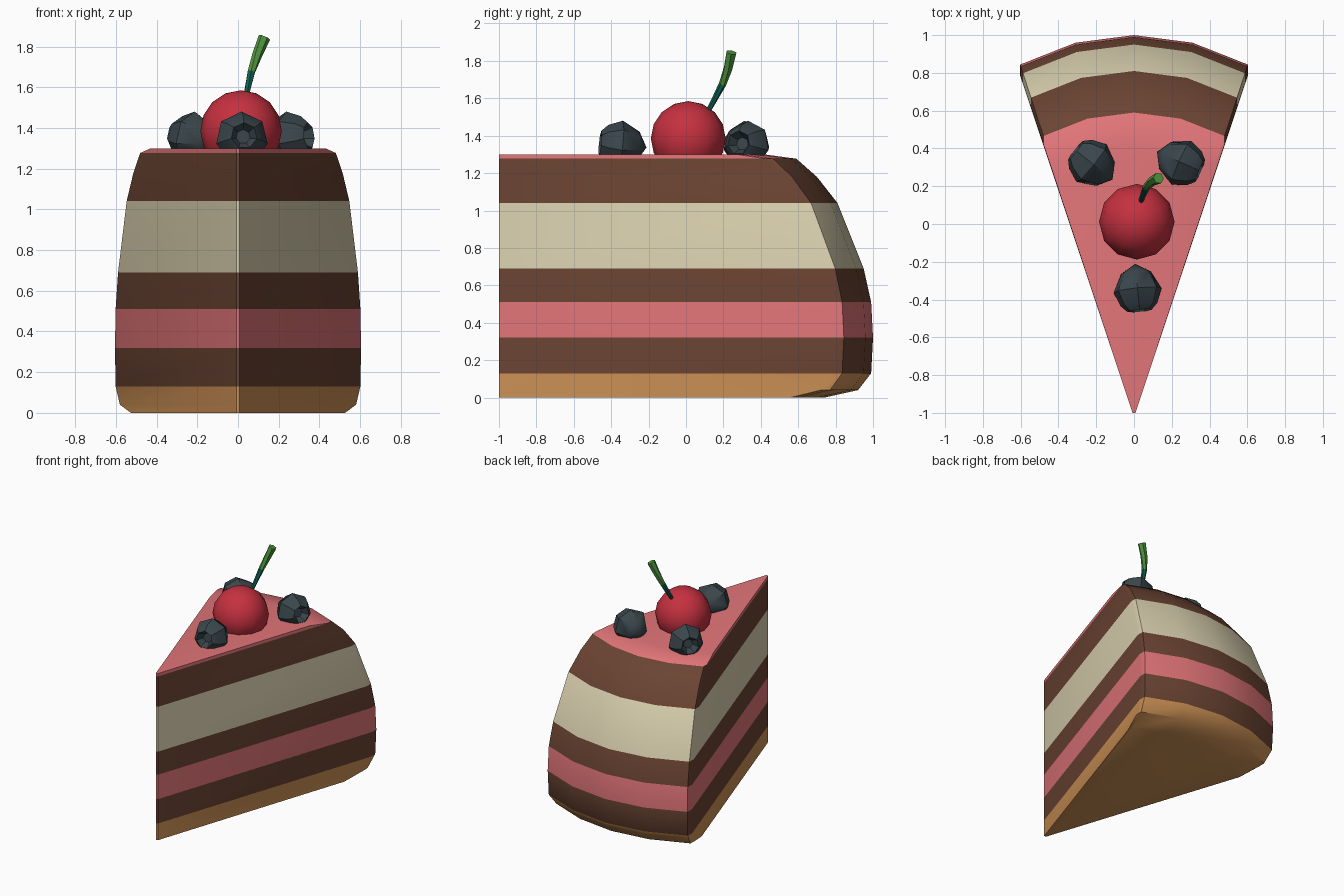
import bpy, bmesh, math
from mathutils import Vector

if "Cube" in bpy.data.objects:
    bpy.data.objects.remove(bpy.data.objects["Cube"])


def mat(name, r, g, b):
    m = bpy.data.materials.new(name)
    m.diffuse_color = (r, g, b, 1)
    m.use_nodes = True
    m.node_tree.nodes["Principled BSDF"].inputs["Base Color"].default_value = m.diffuse_color
    return m


biscuit = mat("biscuit", .61, .283, .091)
chocolate = mat("chocolate", .147, .058, .033)
pink = mat("pink icing", .76, .178, .19)
cream = mat("cream", .72, .65, .44)
red = mat("cherry red", .56, .03, .05)
blue = mat("berry blue", .042, .061, .07)
green = mat("stem green", .08, .3, .048)
teal = mat("stem dark", .005, .114, .08)


def finish(name, bm, mats, angle):
    bmesh.ops.recalc_face_normals(bm, faces=bm.faces)
    me = bpy.data.meshes.new(name)
    bm.to_mesh(me)
    bm.free()
    for m in mats:
        me.materials.append(m)
    ob = bpy.data.objects.new(name, me)
    bpy.context.collection.objects.link(ob)
    bpy.ops.object.select_all(action='DESELECT')
    ob.select_set(True)
    bpy.context.view_layer.objects.active = ob
    bpy.ops.object.shade_smooth_by_angle(angle=math.radians(angle))
    return ob


def loft(bm, rings):
    """Join closed rings of equal length with quads."""
    vr = [[bm.verts.new(p) for p in r] for r in rings]
    n = len(rings[0])
    for a, b in zip(vr, vr[1:]):
        for i in range(n):
            j = (i + 1) % n
            bm.faces.new((a[i], a[j], b[j], b[i]))
    return vr


# Cake slice: back profile (radius from the tip, height) swept over the wedge
profile = [(1.74, 0), (1.92, .04), (1.99, .13), (2, .32), (1.99, .51), (1.95, .69),
           (1.81, 1.04), (1.70, 1.18), (1.59, 1.277), (1.42, 1.30)]
half = [(18.65, .945), (18.1, .97), (9, .992)]
columns = half + [(0, 1)] + [(-a, f) for a, f in reversed(half)]
rings = []
for r, z in profile:
    ring = [(r * f * math.sin(math.radians(a)), -1 + r * f * math.cos(math.radians(a)), z)
            for a, f in columns]
    rings.append(ring + [(-.008, -1, z), (.008, -1, z)])
bm = bmesh.new()
vr = loft(bm, rings)
bm.faces.new(vr[0])
bm.faces.new(vr[-1])
layers = [(.13, 0), (.32, 1), (.51, 2), (.69, 1), (1.04, 3), (1.277, 1), (9, 2)]
for f in bm.faces:
    z = f.calc_center_median().z
    f.material_index = next(m for top, m in layers if z < top)
finish("cake_slice", bm, [biscuit, chocolate, pink, cream], 40)

# Cherry
bm = bmesh.new()
bmesh.ops.create_uvsphere(bm, u_segments=12, v_segments=8, radius=.2)
for v in bm.verts:
    v.co += Vector((.015, .012, 1.385))
finish("cherry", bm, [red], 45)

# Stem: tapered tube along a bent path, dark at the foot
path = [(.03, .10, 1.50, .012), (.045, .145, 1.58, .015), (.065, .195, 1.675, .02),
        (.095, .225, 1.76, .025), (.13, .243, 1.845, .03)]
pts = [Vector(p[:3]) for p in path]
rings = []
for i, p in enumerate(pts):
    d = pts[min(i + 1, 4)] - pts[max(i - 1, 0)]
    q = d.to_track_quat('Z', 'Y')
    rings.append([p + q @ Vector((math.cos(k * math.tau / 6), math.sin(k * math.tau / 6), 0)) * path[i][3]
                  for k in range(6)])
bm = bmesh.new()
vr = loft(bm, rings)
bm.faces.new(vr[0])
bm.faces.new(vr[-1])
for f in bm.faces:
    f.material_index = int(f.calc_center_median().z < 1.67)
finish("cherry_stem", bm, [green, teal], 45)


# Berries: seven-sided lumps with a dimpled crown facing outwards
def berry(name, centre, facing):
    q = Vector(facing).to_track_quat('Z', 'Y')
    shape = [(-.085, .08), (.01, .13), (.085, .1), (.12, .065), (.07, .035)]
    c = Vector(centre)
    rings = [[c + q @ Vector((r * math.cos(k * math.tau / 7 + math.pi / 2),
                              r * math.sin(k * math.tau / 7 + math.pi / 2), t))
              for k in range(7)] for t, r in shape]
    bm = bmesh.new()
    vr = loft(bm, rings)
    bm.faces.new(vr[-1])
    tip = bm.verts.new(c + q @ Vector((0, 0, -.13)))
    for i in range(7):
        bm.faces.new((vr[0][i], vr[0][(i + 1) % 7], tip))
    finish(name, bm, [blue], 35)


berry("berry_front", (.018, -.34, 1.35), (.1, -1, .1))
berry("berry_left", (-.215, .315, 1.35), (-.75, .6, .1))
berry("berry_right", (.24, .33, 1.35), (.9, -.4, .1))
